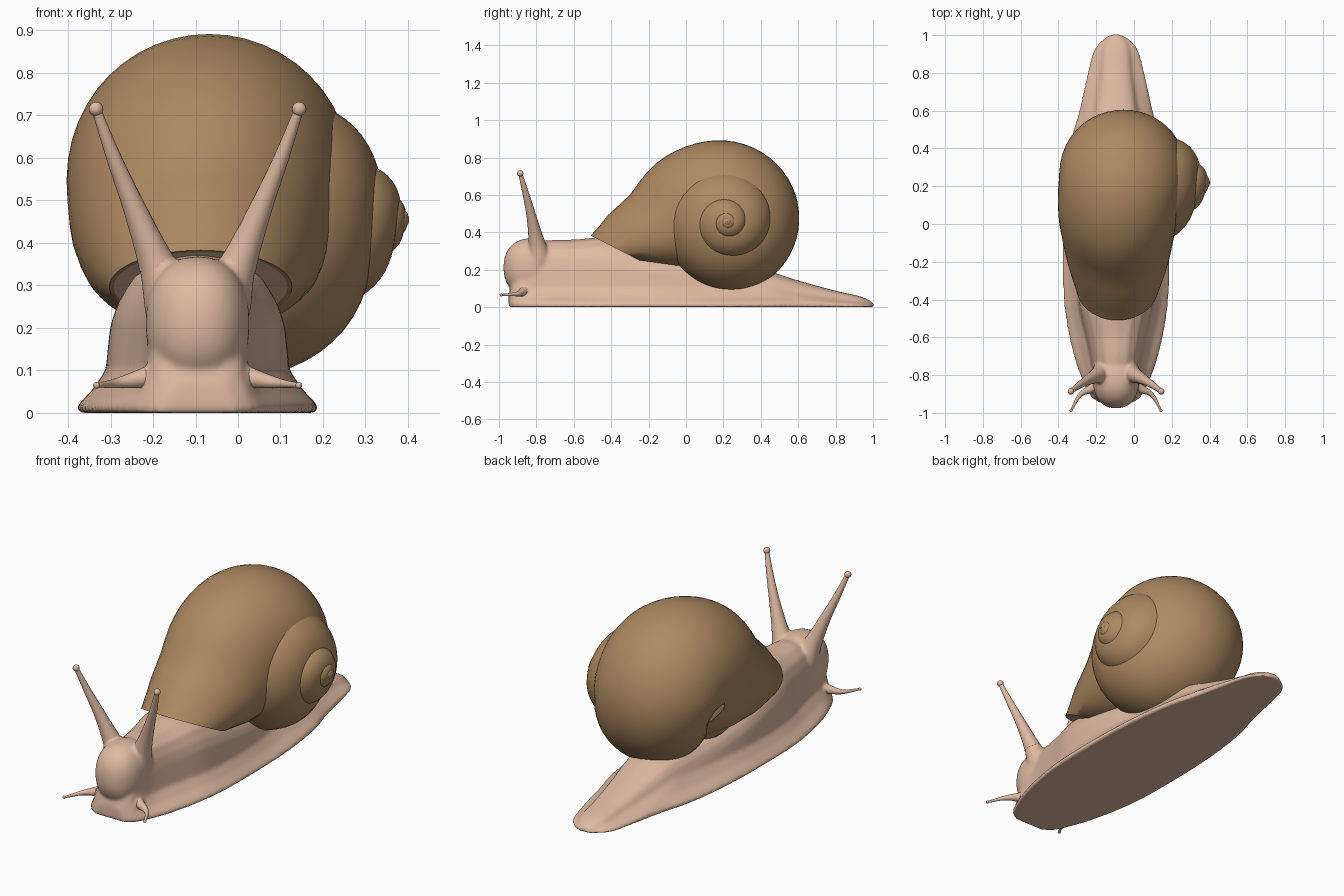
import bpy, bmesh, math
from mathutils import Vector, Matrix

if "Cube" in bpy.data.objects:
    bpy.data.objects.remove(bpy.data.objects["Cube"])

X0 = -0.095  # centre line of the soft body


def material(name, rgb):
    m = bpy.data.materials.new(name)
    m.diffuse_color = (*rgb, 1)
    m.use_nodes = True
    m.node_tree.nodes["Principled BSDF"].inputs["Base Color"].default_value = m.diffuse_color
    return m


SKIN = material("pale skin", (0.74, 0.49, 0.36))
SHELL = material("brown shell", (0.42, 0.25, 0.12))


def spline(keys, s):
    """Smooth interpolation of rows (s, v1, v2, ...) at s."""
    i = max(0, min(len(keys) - 2, sum(k[0] <= s for k in keys) - 1))
    a, b = keys[i], keys[i + 1]
    h = b[0] - a[0]
    t = (s - a[0]) / h

    def slope(j, c):
        p, q = keys[max(j - 1, 0)], keys[min(j + 1, len(keys) - 1)]
        return (q[c] - p[c]) / (q[0] - p[0])

    return [(2*t**3 - 3*t*t + 1) * a[c] + (t**3 - 2*t*t + t) * h * slope(i, c)
            + (3*t*t - 2*t**3) * b[c] + (t**3 - t*t) * h * slope(i + 1, c)
            for c in range(1, len(a))]


def loft(bm, rings):
    """Skin a list of closed rings, cap both ends, return the last cap."""
    vs = [[bm.verts.new(p) for p in r] for r in rings]
    n = len(vs[0])
    for a, b in zip(vs, vs[1:]):
        for i in range(n):
            bm.faces.new((a[i], a[(i + 1) % n], b[(i + 1) % n], b[i]))
    bm.faces.new(vs[0])
    return bm.faces.new(vs[-1][::-1])


def finish(bm, name, mats, angle=50):
    bmesh.ops.recalc_face_normals(bm, faces=bm.faces[:])
    me = bpy.data.meshes.new(name)
    bm.to_mesh(me)
    bm.free()
    ob = bpy.data.objects.new(name, me)
    bpy.context.collection.objects.link(ob)
    for m in mats:
        me.materials.append(m)
    bpy.ops.object.select_all(action='DESELECT')
    ob.select_set(True)
    bpy.context.view_layer.objects.active = ob
    bpy.ops.object.shade_smooth_by_angle(angle=math.radians(angle))
    return ob


# Tentacles: tapered curved tubes (s, x, y, z, radius)
EYE = [(0, .06, -.785, .26, .07), (1, .098, -.80, .355, .043), (2, .148, -.825, .48, .027),
       (3, .197, -.855, .60, .018), (4, .239, -.886, .715, .011)]
FEELER = [(0, .06, -.84, .095, .045), (1, .12, -.868, .083, .026),
          (2, .19, -.905, .070, .012), (3, .238, -.988, .065, .005)]


def tube(bm, side, keys, s0, s1, steps=24):
    rings = []
    for i in range(steps + 1):
        s = s0 + (s1 - s0) * i / steps
        x, y, z, r = spline(keys, s)
        p, q = (Vector(spline(keys, s + e)[:3]) for e in (-.02, .02))
        rot = (q - p).to_track_quat('Z', 'Y')
        ring = []
        for k in range(16):
            a = math.tau * k / 16
            v = Vector((x, y, z)) + rot @ Vector((r*math.cos(a), r*math.sin(a), 0))
            ring.append((X0 + side * v.x, v.y, v.z))
        rings.append(ring)
    loft(bm, rings)


def tentacle(name, side, keys, s0, ball):
    bm = bmesh.new()
    tube(bm, side, keys, s0, len(keys) - 1)
    x, y, z = keys[-1][1:4]
    bmesh.ops.create_uvsphere(bm, u_segments=16, v_segments=10, radius=ball,
                              matrix=Matrix.Translation((X0 + side * x, y, z)))
    finish(bm, name, [SKIN], 60)


# Body: foot with a thin skirt and a raised back (y, foot half width, back half width, height)
BODY = [(-.948, .085, .07, .07), (-.92, .13, .10, .16), (-.85, .17, .112, .31),
        (-.75, .21, .12, .355), (-.6, .25, .15, .362), (-.4, .28, .195, .372),
        (-.1, .287, .205, .30), (.2, .275, .17, .23), (.45, .24, .14, .19),
        (.6, .197, .115, .143), (.8, .152, .085, .088), (.93, .115, .07, .058),
        (.985, .065, .04, .035), (1.006, .03, .02, .02)]


def body_ring(y):
    wf, wb, h = spline(BODY, y)
    d = wf - wb
    half = [(.6*wf, 0), (.97*wf, 0), (wf, min(.012, .15*h)), (.95*wf, min(.028, .25*h)),
            (wb + .5*d, min(.055, .38*h)), (wb + .12*d, min(.10, .52*h)),
            (wb, .6*h), (.93*wb, .72*h), (.77*wb, .86*h), (.45*wb, .965*h)]
    pts = [(0, 0)] + half + [(0, h)] + [(-x, z) for x, z in reversed(half)]
    return [Vector((X0 + x, y, z)) for x, z in pts]


bm = bmesh.new()
N = 80
loft(bm, [body_ring(-.948 + 1.954 * i / N) for i in range(N + 1)])
# Rounded, slightly boxy head and the tentacle roots, fused with the body
head = bmesh.ops.create_uvsphere(bm, u_segments=48, v_segments=32, radius=1)["verts"]
for v in head:
    x, y, z = (math.copysign(abs(c) ** .88, c) for c in v.co)
    v.co = (X0 + .122 * x, -.825 + .151 * y, .212 + .156 * z)
for side in (-1, 1):
    tube(bm, side, EYE, 0, 1.5)
    tube(bm, side, FEELER, 0, 1.2)
body = finish(bm, "body", [SKIN])
rm = body.modifiers.new("fuse", 'REMESH')
rm.mode = 'VOXEL'
rm.voxel_size = .008
rm.use_smooth_shade = True
sm = body.modifiers.new("soften", 'SMOOTH')
sm.factor = .5
sm.iterations = 14

for side, word in ((-1, "left"), (1, "right")):
    tentacle(word + "_eye_tentacle", side, EYE, .95, .017)
    tentacle(word + "_feeler", side, FEELER, .8, .008)

# Shell: tube wound round an axis along x
# rows: turn, angle of centre, distance of centre, angle of section, half height, half width, x
AY, AZ = .22, .455


def whorl(turn, r, x):
    return (turn, turn, .25*r, turn, .75*r, .75*r, x)


KEYS = [whorl(-630 - 180*k, .13 * .67**k, .405 - .12 * .67**k) for k in range(6, -1, -1)]
KEYS += [whorl(-450, .20, .215), whorl(-270, .28, .125),
         (-90, -90, .0925, -90, .2775, .30, .01),
         (0, 0, .08, 0, .305, .325, -.055), (90, 90, .105, 90, .33, .333, -.066),
         (135, 140, .13, 132, .354, .325, -.078), (160, 187, .211, 148, .352, .308, -.085),
         (178, 197.5, .398, 152, .305, .27, -.085), (190, 195.8, .582, 153, .19, .215, -.088)]


def shell_ring(s, scale=1):
    ca, cr, sa, b, a, x = spline(KEYS, s)
    ca, sa = math.radians(ca), math.radians(sa)
    cy, cz = AY + cr * math.cos(ca), AZ + cr * math.sin(ca)
    ring = []
    for k in range(48):
        t = math.tau * k / 48
        h = scale * b * math.cos(t)
        ring.append((x + scale * a * math.sin(t), cy + h * math.cos(sa), cz + h * math.sin(sa)))
    return ring


bm = bmesh.new()
start, end, M = KEYS[0][0], 190, 270
rings = [shell_ring(start + (end - start) * i / M) for i in range(M + 1)]
# Opening: thin brown lip, filled by the soft body
cap = loft(bm, rings + [shell_ring(end, .95)])
cap.material_index = 1
# Core closing the hollow between the last turns
bmesh.ops.create_uvsphere(bm, u_segments=40, v_segments=24, radius=1,
                          matrix=Matrix.Translation((-.115, .08, .35))
                          @ Matrix.Diagonal((.21, .19, .19, 1)))
finish(bm, "shell", [SHELL, SKIN], 45)
